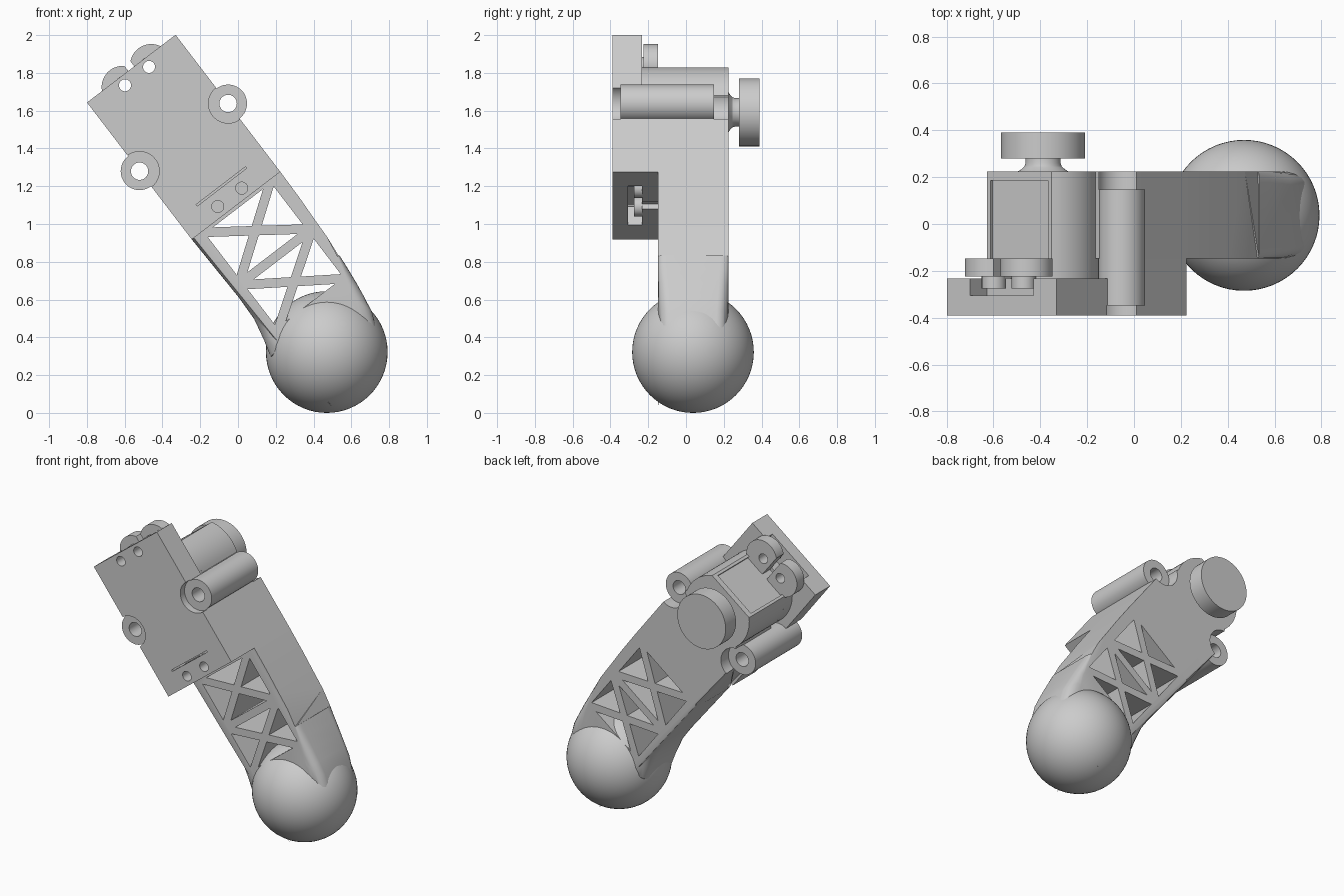
import bpy, bmesh, math
from mathutils import Vector

cube = bpy.data.objects.get("Cube")
if cube:
    bpy.data.objects.remove(cube, do_unlink=True)

grey = bpy.data.materials.new("light grey")
grey.use_nodes = True
colour = (0.6, 0.6, 0.6, 1)
grey.diffuse_color = colour
grey.node_tree.nodes["Principled BSDF"].inputs["Base Color"].default_value = colour

# Leg frame: u runs down the leg, v across it, y is depth
TILT = 0.653
TOP = Vector((-0.565, 0, 1.8225))
U = Vector((math.sin(TILT), 0, -math.cos(TILT)))
V = Vector((math.cos(TILT), 0, math.sin(TILT)))
FRONT, MID, INNER, BACK = -0.39, -0.232, -0.147, 0.225
HALF, LENGTH = 0.295, 0.913
HUB_U, HUB_R = 0.291, 0.24
TUBE_U = 0.458


def place(u, v, y):
    return TOP + u * U + v * V + Vector((0, y, 0))


def loft(name, rings):
    """Solid through a list of (points, depth) rings."""
    bm = bmesh.new()
    loops = [[bm.verts.new(place(u, v, y)) for u, v in pts] for pts, y in rings]
    n = len(loops[0])
    bm.faces.new(loops[0])
    bm.faces.new(loops[-1])
    for a, b in zip(loops, loops[1:]):
        for i in range(n):
            j = (i + 1) % n
            bm.faces.new((a[i], a[j], b[j], b[i]))
    bmesh.ops.recalc_face_normals(bm, faces=bm.faces)
    mesh = bpy.data.meshes.new(name)
    bm.to_mesh(mesh)
    bm.free()
    mesh.materials.append(grey)
    ob = bpy.data.objects.new(name, mesh)
    bpy.context.scene.collection.objects.link(ob)
    return ob


def prism(name, pts, y0, y1):
    return loft(name, [(pts, y0), (pts, y1)])


def rect(u0, u1, v0, v1):
    return [(u0, v0), (u1, v0), (u1, v1), (u0, v1)]


def circle(u, v, r, n=48):
    return [(u + r * math.cos(k * math.tau / n), v + r * math.sin(k * math.tau / n))
            for k in range(n)]


def apply_modifiers(ob):
    dg = bpy.context.evaluated_depsgraph_get()
    mesh = bpy.data.meshes.new_from_object(ob.evaluated_get(dg))
    ob.modifiers.clear()
    ob.data = mesh


def cut(ob, cutters):
    """Subtract (points, y0, y1) prisms from an object."""
    tools = []
    for pts, y0, y1 in cutters:
        tool = prism("cutter", pts, y0, y1)
        tool.hide_render = True
        mod = ob.modifiers.new("cut", 'BOOLEAN')
        mod.operation, mod.solver, mod.object = 'DIFFERENCE', 'EXACT', tool
        tools.append(tool)
    apply_modifiers(ob)
    for tool in tools:
        bpy.data.objects.remove(tool, do_unlink=True)


def inset_triangle(a, b, c, t):
    a, b, c = Vector(a), Vector(b), Vector(c)
    la, lb, lc = (b - c).length, (c - a).length, (a - b).length
    s = la + lb + lc
    mid = (a * la + b * lb + c * lc) / s
    area = abs((b - a).x * (c - a).y - (b - a).y * (c - a).x) / 2
    k = 1 - t * s / (2 * area)
    return [tuple(mid + (p - mid) * k) for p in (a, b, c)]


# Shared cutters
screw_holes = [(circle(u, v, 0.032, 24), -1, 1) for u in (0.05, 0.858) for v in (-0.08, 0.08)]
tube_holes = [(circle(TUBE_U, s * HALF, 0.07), -1, 1) for s in (-1, 1)]

# Front mounting plate, with tube recesses, cable pockets and a slit
plate = prism("mounting_plate", rect(0, LENGTH, -HALF, HALF), FRONT, MID)
cut(plate, screw_holes + tube_holes
    + [(circle(TUBE_U, s * HALF, 0.104), -1, -0.345) for s in (-1, 1)]
    + [(rect(-0.1, 0.12, -0.17, 0.17), -0.305, 0),
       (rect(0.79, 1, -0.17, 0.17), -0.308, 0),
       (rect(0.78, 0.79, -0.165, 0.165), -1, -0.25)])

# Spacer between plate and leg
spacer = prism("spacer", rect(0.42, LENGTH, -HALF, HALF), MID, INNER)
cut(spacer, screw_holes[2:] + tube_holes + [(rect(0.88, 1, -0.03, 0.03), -1, 1)])
hub = prism("motor_hub", circle(HUB_U, 0, HUB_R), MID, INNER)
cut(hub, [(rect(0, 0.14, -0.03, 0.03), -1, 1)] + screw_holes[:2])

# Ears and bosses around the screw holes
for side, s in (("right", -1), ("left", 1)):
    ear = prism(side + "_ear", circle(0.05, s * 0.095, 0.112), MID + 0.007, INNER)
    cut(ear, screw_holes + [(rect(-1, 1, -0.02, 0.02), -1, 1)])
    for end, u in (("upper", 0.05), ("lower", 0.858)):
        boss = prism(f"{side}_{end}_boss", circle(u, s * 0.08, 0.052, 32), -0.275, MID + 0.01)
        cut(boss, screw_holes)

# Leg outline: rounded top with a flat, then sides curving into the foot
arc = [(HUB_U - HUB_R * math.cos(math.radians(a)), HUB_R * math.sin(math.radians(a)))
       for a in range(46, 107, 6)]
shoulder = arc + [(0.4, 0.255), (0.44, HALF), (LENGTH, HALF)]
shin = [(1.09, 0.292), (1.224, 0.286), (1.34, 0.282), (1.454, 0.275), (1.54, 0.267),
        (1.628, 0.257), (1.71, 0.245), (1.795, 0.23), (1.92, 0.18)]
calf = [(1.85, -0.2), (1.66, -0.341), (1.568, -0.315), (1.45, -0.289), (1.31, -0.284)]
outline = shoulder + shin + calf + [(u, -v) for u, v in reversed(shoulder)]
leg = prism("leg", outline, INNER, BACK)

# Edges round off progressively towards the foot
bm = bmesh.new()
bm.from_mesh(leg.data)
weight = bm.edges.layers.float.new("bevel_weight_edge")
for e in bm.edges:
    a, b = e.verts
    if abs(a.co.y - b.co.y) < 0.01:
        z = (a.co.z + b.co.z) / 2
        e[weight] = min(1, max(0, (0.85 - z) / 0.4))
bm.to_mesh(leg.data)
bm.free()
bevel = leg.modifiers.new("rounding", 'BEVEL')
bevel.limit_method, bevel.width, bevel.segments = 'WEIGHT', 0.09, 5
bevel.use_clamp_overlap = False
apply_modifiers(leg)

# Truss openings: two crossed cells
truss = []
for u0, u1 in ((0.905, 1.255), (1.255, 1.585)):
    corners = rect(u0, u1, -0.245, 0.245)
    centre = ((u0 + u1) / 2, 0)
    for i in range(4):
        truss.append((inset_triangle(corners[i], corners[(i + 1) % 4], centre, 0.025), -1, 1))
cut(leg, truss + tube_holes
    + [(circle(TUBE_U, s * HALF, 0.104), 0.145, 1) for s in (-1, 1)]
    + [(rect(0, HUB_U - 0.152, -0.155, 0.155), -1, 0.185)])

# Cross tubes
for side, s in (("right", -1), ("left", 1)):
    tube = prism(side + "_tube", circle(TUBE_U, s * HALF, 0.1), -0.347, 0.147)
    cut(tube, [(circle(TUBE_U, s * HALF, 0.046, 32), -1, 1)])

# Knob on a flared stem
flare = [(0.115, 0.22), (0.095, 0.232), (0.08, 0.245), (0.075, 0.26), (0.075, 0.285)]
loft("knob_stem", [(circle(HUB_U, 0, r), y) for r, y in flare])
prism("knob", circle(HUB_U, 0, 0.18, 64), 0.28, 0.39)

# Ball foot
bpy.ops.mesh.primitive_uv_sphere_add(segments=64, ring_count=32, radius=0.322,
                                     location=(0.47, 0.037, 0.322))
ball = bpy.context.object
ball.name = "ball_foot"
ball.data.materials.append(grey)

# Smooth curved surfaces, keep hard edges
for ob in bpy.context.scene.objects:
    ob.select_set(ob.type == 'MESH')
bpy.ops.object.shade_smooth_by_angle(angle=math.radians(30))
